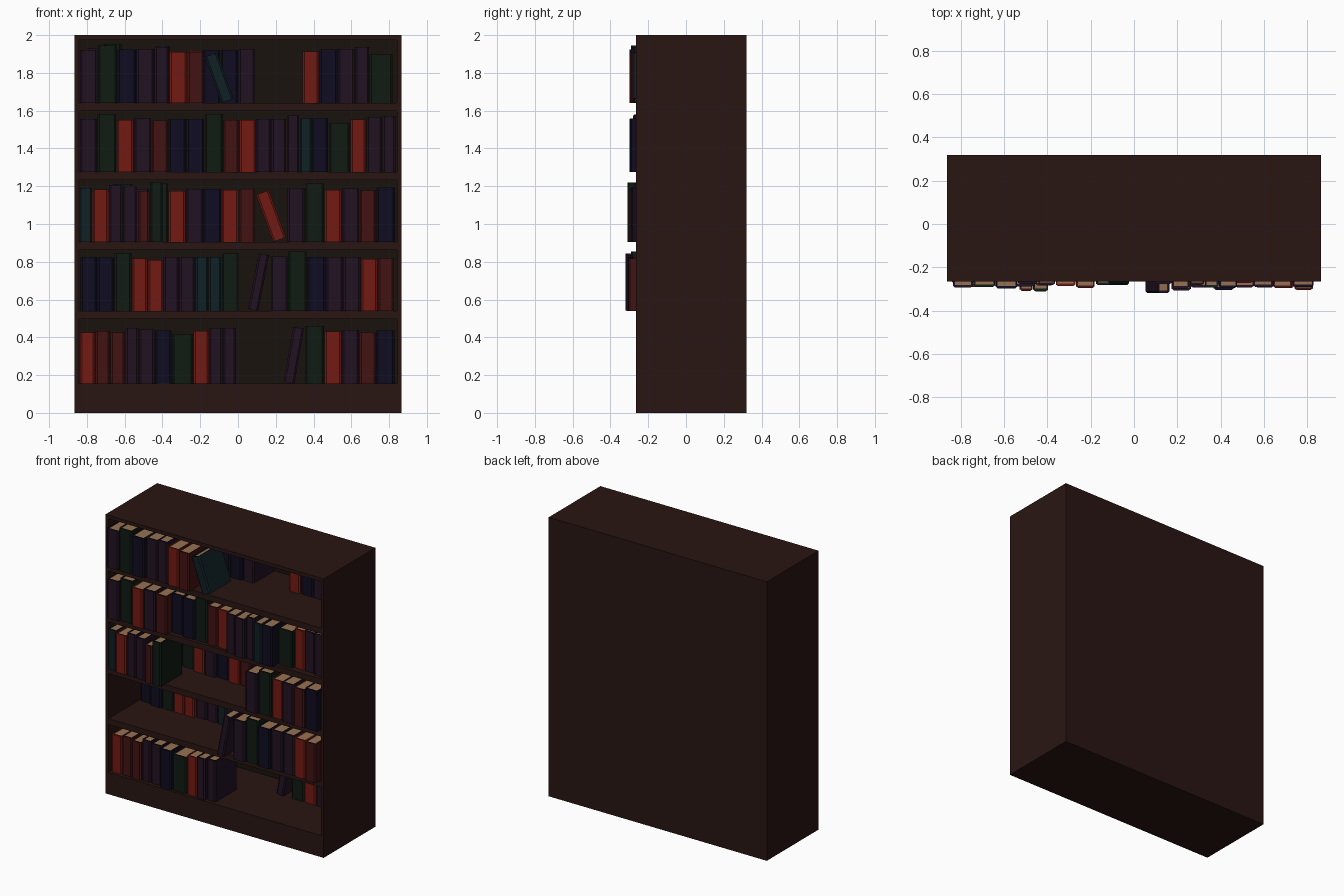
import bpy, bmesh, math, random

if "Cube" in bpy.data.objects:
    bpy.data.objects.remove(bpy.data.objects["Cube"])
random.seed(4)


def material(name, rgb):
    m = bpy.data.materials.new(name)
    m.diffuse_color = (*rgb, 1)
    m.use_nodes = True
    m.node_tree.nodes["Principled BSDF"].inputs["Base Color"].default_value = m.diffuse_color
    return m


WOOD = material("dark_wood", (0.022, 0.0075, 0.006))
LINING = material("shadow_wood", (0.010, 0.006, 0.004))
PAGES = material("pages", (0.30, 0.165, 0.085))
RED = material("red_cover", (0.17, 0.010, 0.006))
DARK_RED = material("dark_red_cover", (0.055, 0.006, 0.006))
GREEN = material("green_cover", (0.005, 0.011, 0.006))
NAVY = material("navy_cover", (0.005, 0.004, 0.015))
PURPLE = material("purple_cover", (0.016, 0.006, 0.016))
TEAL = material("teal_cover", (0.005, 0.014, 0.018))

# Kinds of book: cover, width, height
KINDS = {
    "r": (RED, 0.087, 0.275), "d": (DARK_RED, 0.083, 0.275),
    "g": (GREEN, 0.096, 0.31), "G": (GREEN, 0.12, 0.26),
    "n": (NAVY, 0.094, 0.285), "p": (PURPLE, 0.088, 0.285),
    "P": (PURPLE, 0.075, 0.30), "t": (TEAL, 0.072, 0.285),
}


def new_object(name, bm, mats):
    bmesh.ops.recalc_face_normals(bm, faces=bm.faces)
    me = bpy.data.meshes.new(name)
    bm.to_mesh(me)
    bm.free()
    for m in mats:
        me.materials.append(m)
    ob = bpy.data.objects.new(name, me)
    bpy.context.collection.objects.link(ob)
    return ob


def prism(bm, outline, z0, z1, slot):
    low = bm.faces.new([bm.verts.new((x, y, z0)) for x, y in outline])
    low.material_index = slot
    res = bmesh.ops.extrude_face_region(bm, geom=[low], use_keep_orig=True)
    for g in res["geom"]:
        if isinstance(g, bmesh.types.BMVert):
            g.co.z = z1
        elif isinstance(g, bmesh.types.BMFace):
            g.material_index = slot
    for f in bm.faces:
        if any(v in low.verts for v in f.verts):
            f.material_index = slot


def box(name, x0, x1, y0, y1, z0, z1, mat=WOOD):
    bm = bmesh.new()
    prism(bm, [(x0, y0), (x1, y0), (x1, y1), (x0, y1)], z0, z1, 0)
    return new_object(name, bm, [mat])


def book(name, kind, x, y, z, w, h, tilt=0):
    # U-shaped cover with a chamfered spine, wrapped round a page block
    d, t, a = min(0.24, 0.283 - y), 0.008, w / 2
    bm = bmesh.new()
    prism(bm, [(-a, d), (-a, 0.008), (-a + 0.010, 0), (a - 0.010, 0), (a, 0.008), (a, d),
               (a - t, d), (a - t, t + 0.004), (t - a, t + 0.004), (t - a, d)], 0, h, 0)
    b = a - t
    prism(bm, [(-b, t + 0.004), (b, t + 0.004), (b, d - 0.008), (t - a, d - 0.008)],
          0.005, h - 0.005, 1)
    ob = new_object(name, bm, [KINDS[kind][0], PAGES])
    r = math.radians(tilt)
    ob.location = (x, y, z + abs(math.sin(r)) * a)
    ob.rotation_euler.y = r


def book_row(name, kinds, x0, x1, y, z):
    fit = (x1 - x0) / sum(KINDS[k][1] for k in kinds)
    x = x0
    for i, k in enumerate(kinds):
        w = KINDS[k][1] * fit
        book(f"{name}_{i + 1}", k, x + w / 2, y + random.uniform(-0.012, 0.012), z,
             w - 0.003, KINDS[k][2] + random.uniform(-0.006, 0.004))
        x += w


# Case
Y0, Y1, X = -0.265, 0.32, 0.865
FLOORS = [1.64, 1.275, 0.905, 0.54, 0.155]
for s, side in ((-1, "left"), (1, "right")):
    box(side + "_side", min(s * X, s * 0.843), max(s * X, s * 0.843), Y0, Y1, 0, 2)
box("top_board", -0.843, 0.843, Y0, Y1, 1.975, 2)
box("plinth", -0.843, 0.843, Y0, Y1, 0, FLOORS[4])
box("back_board", -0.843, 0.843, 0.295, Y1, FLOORS[4], 1.975)
box("back_lining", -0.843, 0.843, 0.287, 0.295, FLOORS[4], 1.975, LINING)
for i, z in enumerate(FLOORS[:4]):
    box(f"shelf_{i + 1}", -0.843, 0.843, Y0 + 0.003, 0.287, z - 0.042, z)

# Upright books: shelf, kinds, left x, right x, front y
ROWS = [
    (0, "pgnpPrd", -0.838, -0.18, -0.288),
    (0, "pgnpPdrnnp", -0.80, 0.09, 0.04),
    (0, "rnpPG", 0.34, 0.82, 0.085),
    (1, "pgrpd", -0.838, -0.37, -0.283),
    (1, "nngdr", -0.37, 0.095, -0.24),
    (1, "ppPtn", 0.095, 0.478, -0.288),
    (1, "GrpP", 0.48, 0.835, -0.225),
    (2, "trPP", -0.842, -0.535, -0.288),
    (2, "dg", -0.53, -0.395, -0.308),
    (2, "drgpgrpnrd", -0.838, 0.09, 0.02),
    (2, "pgrpdn", 0.26, 0.832, -0.285),
    (3, "nngrrppttg", -0.835, 0.005, 0.075),
    (3, "pgnpprd", 0.172, 0.828, -0.30),
    (4, "rddPpnGrPP", -0.838, -0.01, -0.25),
    (4, "grpdn", 0.355, 0.83, 0.085),
]
for i, (shelf, kinds, x0, x1, y) in enumerate(ROWS):
    book_row(f"book_row_{i + 1}", kinds, x0, x1, y, FLOORS[shelf])

# Leaning books
book("leaning_book_1", "t", -0.055, -0.283, FLOORS[0], 0.068, 0.26, -20)
book("leaning_book_2", "r", 0.22, 0.02, FLOORS[2], 0.072, 0.265, -20)
book("leaning_book_3", "P", 0.08, -0.32, FLOORS[3], 0.055, 0.30, 11)
book("leaning_book_4", "P", 0.27, 0.085, FLOORS[4], 0.058, 0.295, 10)
